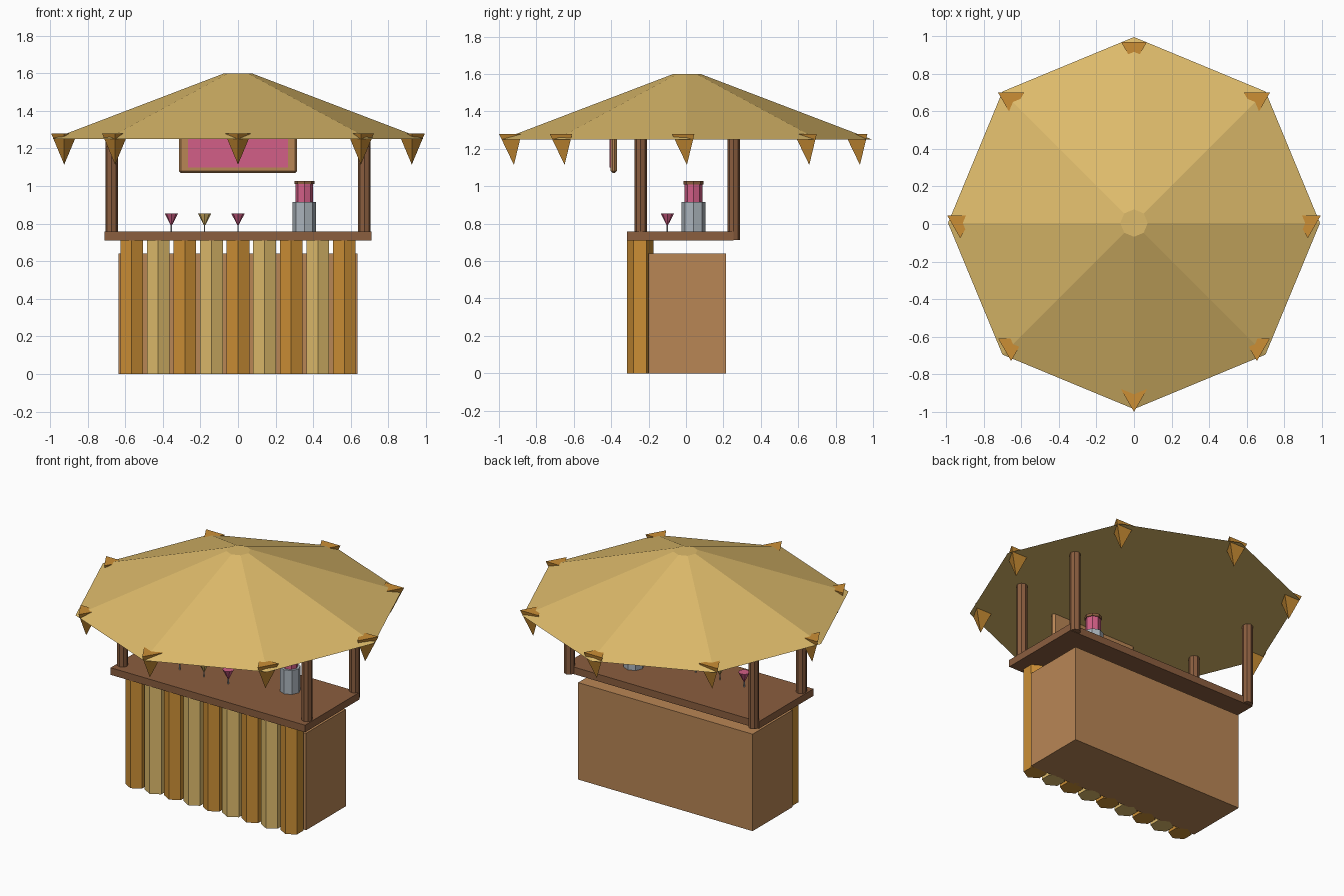
import bpy
import bmesh
from math import cos, sin, pi

cube = bpy.data.objects.get("Cube")
if cube:
    bpy.data.objects.remove(cube, do_unlink=True)


def material(name, hex_code):
    def linear(c):
        return c / 12.92 if c <= 0.04045 else ((c + 0.055) / 1.055) ** 2.4
    rgba = [linear(int(hex_code[i:i + 2], 16) / 255) for i in (0, 2, 4)] + [1]
    mat = bpy.data.materials.new(name)
    mat.use_nodes = True
    mat.diffuse_color = rgba
    mat.node_tree.nodes["Principled BSDF"].inputs["Base Color"].default_value = rgba
    return mat


STRAW = material("straw", "DEBB6B")
ORANGE = material("orange bamboo", "CC8F35")
WOOD = material("light wood", "B98655")
DARK = material("dark wood", "8B5E3F")
PINK = material("pink", "D25F87")
SILVER = material("silver", "ABB4BC")


def finish(name, bm, mat, location=(0, 0, 0)):
    bmesh.ops.remove_doubles(bm, verts=bm.verts, dist=1e-5)
    bmesh.ops.recalc_face_normals(bm, faces=bm.faces)
    mesh = bpy.data.meshes.new(name)
    bm.to_mesh(mesh)
    bm.free()
    mesh.materials.append(mat)
    obj = bpy.data.objects.new(name, mesh)
    obj.location = location
    bpy.context.collection.objects.link(obj)
    return obj


def turned(name, mat, x, y, profile, sides=8):
    """Upright faceted solid from (radius, z) pairs, one corner facing -y."""
    bm = bmesh.new()
    rings = []
    for r, z in profile:
        r = max(r, 0.0005)
        angles = [2 * pi * i / sides - pi / 2 for i in range(sides)]
        rings.append([bm.verts.new((r * cos(a), r * sin(a), z)) for a in angles])
    for low, high in zip(rings, rings[1:]):
        for i in range(sides):
            j = (i + 1) % sides
            bm.faces.new((low[i], low[j], high[j], high[i]))
    bm.faces.new(rings[0][::-1])
    bm.faces.new(rings[-1])
    return finish(name, bm, mat, (x, y, 0))


def box(name, mat, low, high):
    bm = bmesh.new()
    bmesh.ops.create_cube(bm, size=1)
    for v in bm.verts:
        v.co = [(a + b) / 2 + c * (b - a) for a, b, c in zip(low, high, v.co)]
    return finish(name, bm, mat)


# Bar body, counter and bamboo front
box("bar_body", WOOD, (-0.637, -0.2, 0), (0.637, 0.215, 0.64))
box("counter", DARK, (-0.71, -0.315, 0.71), (0.71, 0.255, 0.757))
for i in range(9):
    turned("bamboo_slat", STRAW if i % 2 else ORANGE, (i - 4) * 0.1415, -0.245,
           [(0.07, 0), (0.07, 0.71)], 6)

# Corner posts
for x in (-0.673, 0.673):
    for y in (-0.242, 0.255):
        turned("post", DARK, x, y, [(0.033, 0.713), (0.033, 1.28)])

# Thatched roof and the hanging spikes around its rim
turned("roof", STRAW, 0, 0.005, [(0.99, 1.25), (0.073, 1.6)])
for i in range(8):
    a = i * pi / 4
    turned("roof_spike", ORANGE, 0.925 * cos(a), 0.005 + 0.925 * sin(a),
           [(0, 1.115), (0.08, 1.28)], 3)

# Hanging sign
frame = box("sign_frame", WOOD, (-0.315, -0.403, 1.07), (0.315, -0.37, 1.33))
bevel = frame.modifiers.new("chamfer", "BEVEL")
bevel.width = 0.011
bevel.segments = 1
box("sign_panel", PINK, (-0.265, -0.41, 1.10), (0.265, -0.401, 1.30))

# Cocktail glasses
for x, mat in ((-0.355, PINK), (-0.178, STRAW), (0, PINK)):
    turned("glass_stem", SILVER, x, -0.1, [(0.004, 0.755), (0.004, 0.80)], 6)
    turned("glass_bowl", mat, x, -0.1, [(0.003, 0.79), (0.036, 0.855)])

# Drink shaker
turned("shaker_base", SILVER, 0.353, 0.04, [(0.063, 0.755), (0.063, 0.915)])
turned("shaker_body", PINK, 0.353, 0.04, [(0.047, 0.91), (0.047, 1.012)])
turned("shaker_lid", DARK, 0.353, 0.04, [(0.053, 1.01), (0.053, 1.028)])
